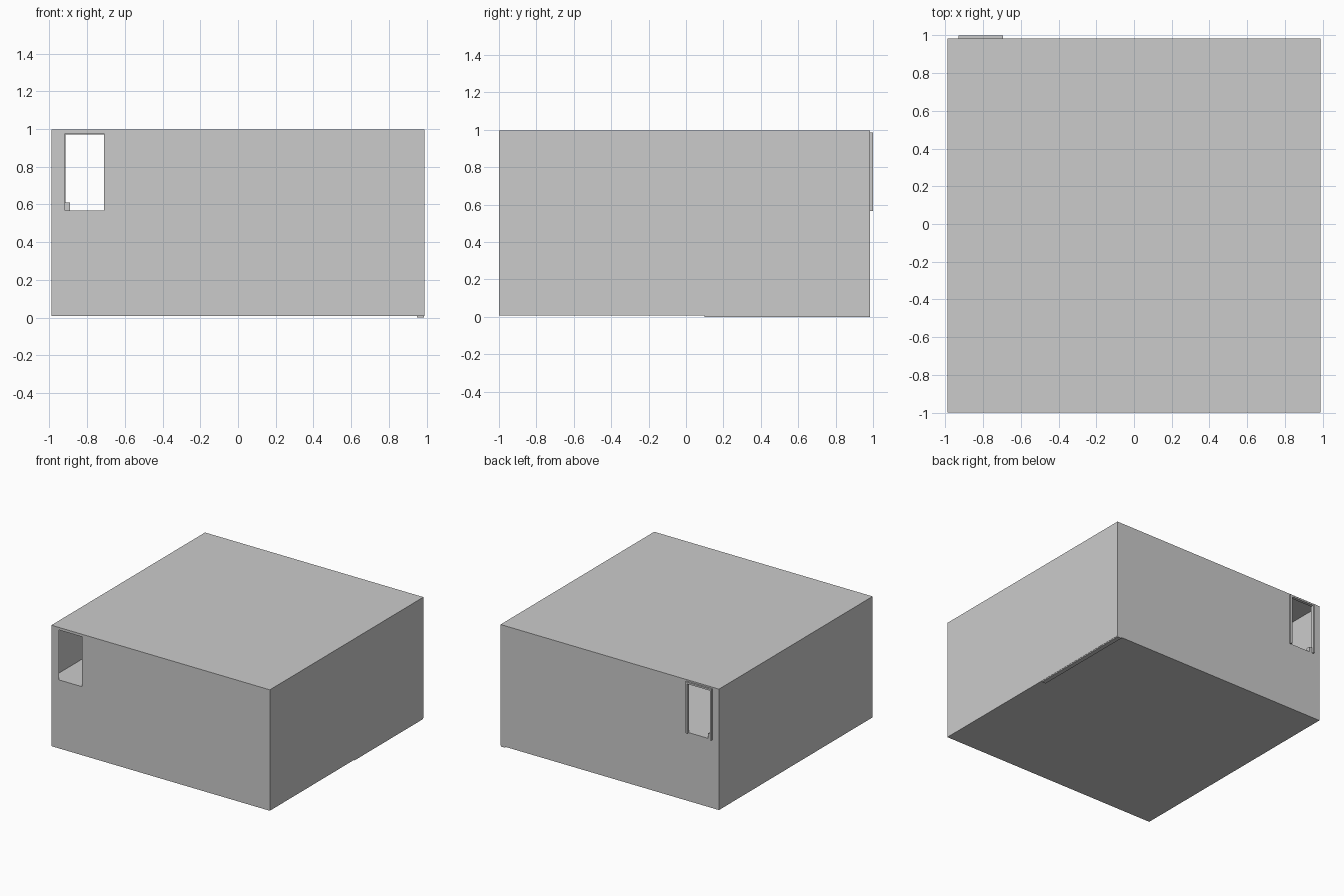
import bpy, bmesh, math

if "Cube" in bpy.data.objects:
    bpy.data.objects.remove(bpy.data.objects["Cube"])

X, Y0, Y1, Z0, Z1 = 0.988, -1.0, 0.985, 0.008, 0.997
DOOR_X, DOOR_Z = (-0.918, -0.71), (0.568, 0.976)
DECK = 0.568


def make(name, bm):
    mesh = bpy.data.meshes.new(name)
    bm.to_mesh(mesh)
    bm.free()
    ob = bpy.data.objects.new(name, mesh)
    bpy.context.collection.objects.link(ob)
    return ob


def sheet(name, pts):
    bm = bmesh.new()
    bm.faces.new([bm.verts.new(p) for p in pts])
    return make(name, bm)


def box(name, x, y, z):
    bm = bmesh.new()
    bmesh.ops.create_cube(bm, size=1)
    for v in bm.verts:
        v.co = [r[0] if c < 0 else r[1] for c, r in zip(v.co, (x, y, z))]
    return make(name, bm)


def door_wall(name, y, flip):
    # 3x3 grid of panels with the middle one left out as the doorway
    xs, zs = (-X, *DOOR_X, X), (Z0, *DOOR_Z, Z1)
    bm = bmesh.new()
    g = [[bm.verts.new((x, y, z)) for z in zs] for x in xs]
    for i in range(3):
        for j in range(3):
            if (i, j) != (1, 1):
                f = [g[i][j], g[i + 1][j], g[i + 1][j + 1], g[i][j + 1]]
                bm.faces.new(f[::-1] if flip else f)
    bmesh.ops.dissolve_limit(bm, angle_limit=0.01, verts=bm.verts, edges=bm.edges)
    return make(name, bm)


# Thin room shell
door_wall("front_wall", Y0, False)
door_wall("back_wall", Y1, True)
sheet("right_wall", [(X, Y0, Z0), (X, Y1, Z0), (X, Y1, Z1), (X, Y0, Z1)])
sheet("left_wall", [(-X, Y1, Z0), (-X, Y0, Z0), (-X, Y0, Z1), (-X, Y1, Z1)])
sheet("ceiling", [(-X, Y0, Z1), (X, Y0, Z1), (X, Y1, Z1), (-X, Y1, Z1)])
sheet("floor", [(-X, Y1, Z0), (X, Y1, Z0), (X, Y0, Z0), (-X, Y0, Z0)])

# Frame around the back doorway, with a small stop at its foot
box("frame_jamb_outer", (-0.93, -0.916), (Y1 - 0.01, 1.0), (0.565, 0.985))
box("frame_jamb_inner", (-0.711, -0.695), (Y1 - 0.01, 1.0), (0.565, 0.985))
box("frame_head", (-0.916, -0.711), (Y1 - 0.01, 1.0), (0.971, 0.985))
box("door_stop", (-0.92, -0.89), (0.95, Y1), (DECK, 0.61))

# L-shaped upper gallery joining both doorways
bm = bmesh.new()
outline = [(-X, Y0), (-0.2, Y0), (-0.2, 0.62), (X, 0.62), (X, Y1), (-X, Y1)]
face = bm.faces.new([bm.verts.new((x, y, DECK - 0.02)) for x, y in outline])
top = bmesh.ops.extrude_face_region(bm, geom=[face])["geom"]
bmesh.ops.translate(bm, vec=(0, 0, 0.02),
                    verts=[v for v in top if isinstance(v, bmesh.types.BMVert)])
bmesh.ops.recalc_face_normals(bm, faces=bm.faces)
make("gallery_deck", bm)

# Rail along the back wall
box("wall_rail", (-0.69, 0.96), (Y1 - 0.02, Y1), (0.69, 0.713))

# Stairs along the right wall up to the gallery
N = 8
for i in range(N):
    y = -0.12 + i * 0.74 / N
    z = Z0 + (i + 1) * (DECK - Z0) / (N + 1)
    box(f"stair_step_{i + 1}", (0.78, 0.98), (y, y + 0.74 / N), (z - 0.03, z))
box("stair_base_strip", (0.95, 0.986), (0.1, Y1), (0.0, 0.012))

# Arch moulding on the inside of the front wall
bm = bmesh.new()
rings = []
for i in range(17):
    a = math.pi * i / 16
    rings.append([bm.verts.new((r * math.cos(a), y, 0.09 + r * math.sin(a)))
                  for r, y in ((0.44, Y0 + 0.001), (0.47, Y0 + 0.001),
                               (0.47, Y0 + 0.02), (0.44, Y0 + 0.02))])
for a, b in zip(rings, rings[1:]):
    for k in range(4):
        bm.faces.new((a[k], a[(k + 1) % 4], b[(k + 1) % 4], b[k]))
for end in (rings[0], rings[-1]):
    bm.faces.new(end)
bmesh.ops.recalc_face_normals(bm, faces=bm.faces)
make("front_arch_trim", bm)
